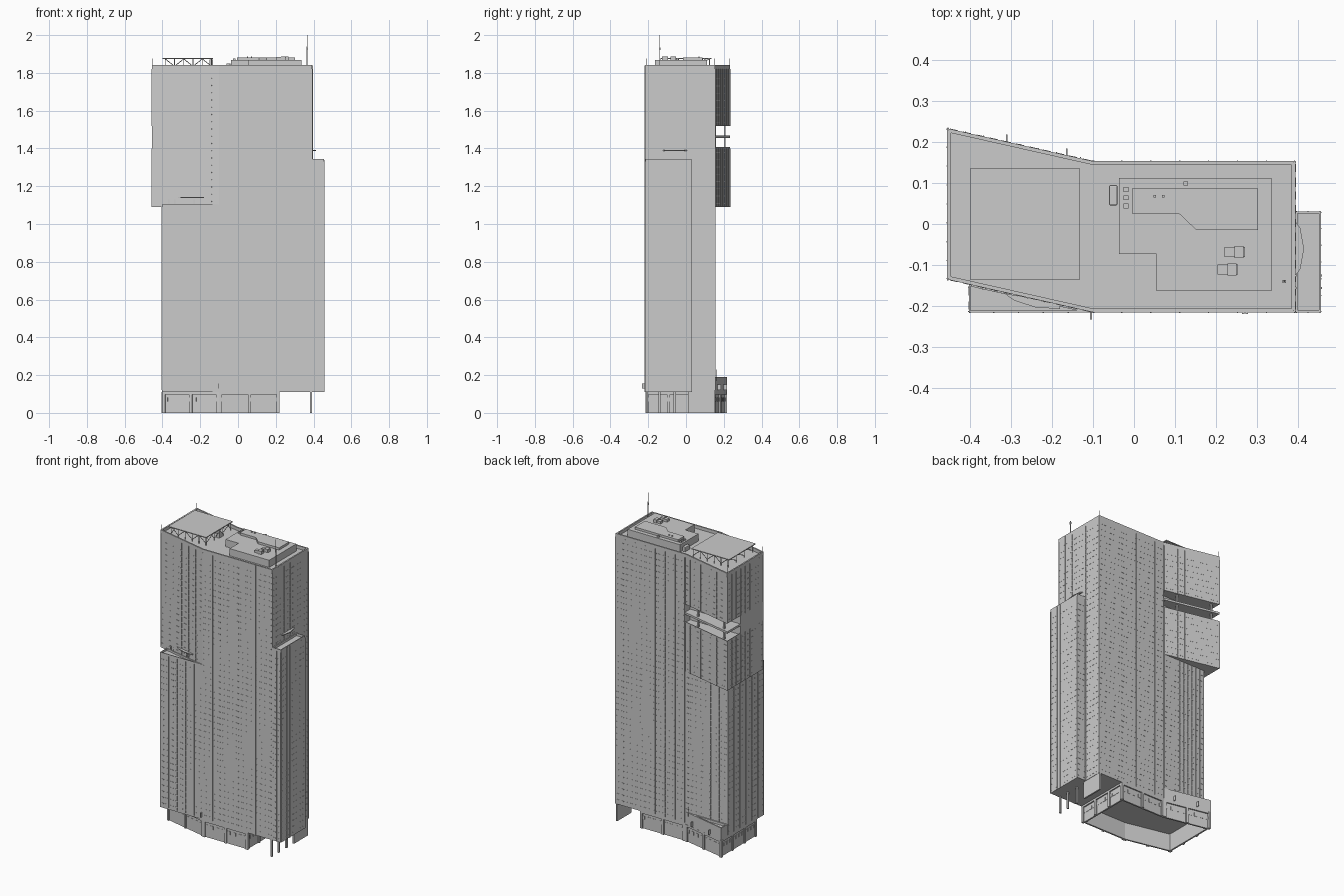
import bpy, bmesh, math
from mathutils import Vector, Matrix

if "Cube" in bpy.data.objects:
    bpy.data.objects.remove(bpy.data.objects["Cube"])

def finish(name, bm):
    bmesh.ops.recalc_face_normals(bm, faces=bm.faces)
    me = bpy.data.meshes.new(name)
    bm.to_mesh(me)
    bm.free()
    ob = bpy.data.objects.new(name, me)
    bpy.context.collection.objects.link(ob)
    return ob

def prism(name, pts, z0, z1):
    bm = bmesh.new()
    lo = [bm.verts.new((x, y, z0)) for x, y in pts]
    hi = [bm.verts.new((x, y, z1)) for x, y in pts]
    bm.faces.new(lo)
    bm.faces.new(hi)
    for i in range(len(pts)):
        j = (i + 1) % len(pts)
        bm.faces.new((lo[i], lo[j], hi[j], hi[i]))
    return finish(name, bm)

def inset(pts, t):
    # offset a counter-clockwise outline inwards
    out = []
    for i, p in enumerate(pts):
        p = Vector(p)
        a = (p - Vector(pts[i - 1])).normalized()
        b = (Vector(pts[(i + 1) % len(pts)]) - p).normalized()
        na, nb = Vector((-a.y, a.x)), Vector((-b.y, b.x))
        out.append(tuple(p + (na + nb) * t / (1 + na.dot(nb))))
    return out

def ring(name, pts, t, z0, z1):
    # hollow wall following an outline
    bm = bmesh.new()
    loops = [[bm.verts.new((x, y, z)) for x, y in q]
             for q, z in ((pts, z0), (pts, z1), (inset(pts, t), z1), (inset(pts, t), z0))]
    n = len(pts)
    for k in range(4):
        a, b = loops[k], loops[(k + 1) % 4]
        for i in range(n):
            j = (i + 1) % n
            bm.faces.new((a[i], a[j], b[j], b[i]))
    return finish(name, bm)

def add_box(bm, c, s, ang=0):
    m = Matrix.Translation(c) @ Matrix.Rotation(ang, 4, 'Z') @ Matrix.Diagonal((*s, 1))
    bmesh.ops.create_cube(bm, size=1, matrix=m)

def boxes(name, items):
    # items: (x0, x1, y0, y1, z0, z1)
    bm = bmesh.new()
    for a, b, c, d, e, f in items:
        add_box(bm, ((a + b) / 2, (c + d) / 2, (e + f) / 2), (b - a, d - c, f - e))
    return finish(name, bm)

def bars(name, segs, r):
    bm = bmesh.new()
    for p, q in segs:
        p, q = Vector(p), Vector(q)
        m = Matrix.Translation((p + q) / 2) @ (q - p).to_track_quat('Z', 'Y').to_matrix().to_4x4()
        bmesh.ops.create_cone(bm, cap_ends=True, segments=6, radius1=r, radius2=r,
                              depth=(q - p).length, matrix=m)
    return finish(name, bm)

def facade(name, p, q, z0, z1, fin=0.066, floor=0.0384, dash=0.033):
    # vertical mullions and short window strips on each floor
    bm = bmesh.new()
    p, q = Vector(p), Vector(q)
    d = q - p
    L = d.length
    d.normalize()
    ang = math.atan2(d.y, d.x)
    n = max(1, round(L / fin))
    for i in range(n + 1):
        c = p + d * min(max(L * i / n, 0.002), L - 0.002)
        add_box(bm, (c.x, c.y, (z0 + z1) / 2), (0.003, 0.004, z1 - z0), ang)
    m = max(1, round(L / dash))
    for k in range(int((z1 - z0) / floor)):
        for i in range(m):
            c = p + d * (L * (i + 0.5) / m)
            add_box(bm, (c.x, c.y, z0 + (k + 0.5) * floor), (dash * 0.6, 0.002, 0.004), ang)
    return finish(name, bm)

# outlines, counter-clockwise
UP = [(-.455, -.135), (-.1, -.215), (.393, -.215), (.393, .153), (-.1, .153), (-.455, .233)]
LOW = [(-.402, -.215), (.393, -.215), (.393, .153), (-.402, .153)]
ANNEX = [(.393, -.215), (.455, -.215), (.455, .03), (.393, .03)]
POD = [(-.402, -.147), (-.1, -.215), (.22, -.215), (.22, .153), (-.1, .153), (-.402, .218)]
MID = UP[:5] + [(-.1, .1), (-.455, .1)]

# tower masses
prism("lower_tower", LOW, .11, 1.09)
prism("upper_tower_below_terrace", UP, 1.09, 1.40)
prism("sky_terrace_core", MID, 1.40, 1.52)
prism("sky_terrace_slab", UP, 1.455, 1.468)
prism("upper_tower_above_terrace", UP, 1.52, 1.822)
ring("roof_parapet", UP, .009, 1.82, 1.842)
boxes("sky_terrace_posts", [(-.42, -.41, .2, .21, 1.40, 1.52), (-.2, -.19, .15, .16, 1.40, 1.52)])
ring("sky_terrace_rail", UP, .003, 1.395, 1.408)

# stepped terraces with parapets and curved canopies
prism("side_annex", ANNEX, .11, 1.33)
ring("annex_parapet", ANNEX, .005, 1.33, 1.345)
ring("lower_parapet", [(-.402, -.215), (-.1, -.215), (-.402, -.147)], .004, 1.085, 1.103)
prism("annex_canopy", [(.39, -.13), (.405, -.11), (.414, -.06), (.405, -.01), (.39, .01)], 1.386, 1.391)
prism("front_canopy", [(-.318, -.168), (-.29, -.187), (-.24, -.203), (-.18, -.207), (-.18, -.196)], 1.138, 1.143)
boxes("terrace_doors", [(x, x + .008, y, y + .01, 1.105, 1.13)
                        for x, y in ((-.37, -.16), (-.34, -.166), (-.235, -.19))])

# facades
for i, (p, q) in enumerate(zip(UP, UP[1:] + UP[:1])):
    if i == 1 or i == 2 or i == 3:
        facade("main_facade", p, q, .12 if i != 2 else .11, 1.82)
    elif i == 0:
        facade("front_slant_facade", p, q, 1.10, 1.82)
    else:
        for a, b in ((1.09, 1.40), (1.52, 1.82)):
            facade("overhang_facade", p, q, a, b, .045)
facade("front_left_facade", (-.402, -.215), (-.1, -.215), .12, 1.09)
facade("left_facade", (-.402, .153), (-.402, -.215), .12, 1.09)
facade("recessed_back_facade", (-.1, .153), (-.402, .153), .19, 1.09, .03)
facade("annex_front_facade", ANNEX[0], ANNEX[1], .11, 1.33, .03)
facade("annex_side_facade", ANNEX[1], ANNEX[2], .11, 1.33, .041)
facade("annex_back_facade", ANNEX[2], ANNEX[3], .11, 1.33, .03)
boxes("service_ribs", [(x, x + .006, -.219, -.214, .11, 1.84) for x in (.263, .272)]
      + [(.39, .396, y, y + .005, 1.34, 1.84) for y in (-.158, -.128)]
      + [(.452, .458, y, y + .005, .11, 1.34) for y in (-.158, -.128)])

# hollow podium with pillars and window frames
ring("podium_wall", inset(POD, .008), .01, 0, .11)
ring("podium_beam", POD, .015, .098, .111)
back_wing = [(-.1, .152), (-.402, .218), (-.402, .152)]
prism("podium_back_wing_roof", back_wing, .165, .175)
ring("podium_back_wing_wall", back_wing, .008, .105, .19)
bm = bmesh.new()
for p, q, n in [(POD[0], POD[1], 2), (POD[1], POD[2], 2), (POD[2], POD[3], 3),
                (POD[3], POD[4], 2), (POD[4], POD[5], 2), (POD[5], POD[0], 3)]:
    p, q = Vector(p), Vector(q)
    d = (q - p).normalized()
    ang = math.atan2(d.y, d.x)
    inw = Vector((-d.y, d.x))
    for i in range(n + 1):
        c = p + (q - p) * i / n + inw * .008 + d * (.008 if i == 0 else -.008 if i == n else 0)
        add_box(bm, (c.x, c.y, .055), (.016, .016, .11), ang)
    for i in range(n * 4):
        c = p + (q - p) * (i + .5) / (n * 4) + inw * .008
        add_box(bm, (c.x, c.y, .07), (.02, .004, .022), ang)
finish("podium_pillars_and_windows", bm)
boxes("corner_wall", [(.381, .391, .01, .153, 0, .11)])
boxes("arcade_columns", [(.38, .391, y, y + .011, 0, .11) for y in (-.213, -.145, -.065)])
boxes("bracket_front", [(-.107, -.102, -.232, -.213, .128, .156)])
boxes("brackets_back", [(-.312, -.308, .195, .218, .12, .15), (-.166, -.162, .163, .184, .12, .15)])
bars("wing_pole", [((-.13, .162, .17), (-.13, .162, .23))], .0012)

# rooftop machine block
prism("roof_block", [(.055, -.163), (.335, -.163), (.335, .112), (-.037, .112),
                     (-.037, -.073), (.055, -.073)], 1.82, 1.868)
prism("roof_block_top", [(-.005, .025), (.11, .025), (.152, -.015), (.302, -.015),
                         (.302, .087), (-.005, .087)], 1.868, 1.882)
boxes("cooling_units", [(x, x + .05, y, y + .024, 1.868, 1.883) for x, y in ((.22, -.08), (.203, -.123))]
      + [(x + .025, x + .047, y - .003, y + .027, 1.868, 1.888) for x, y in ((.22, -.08), (.203, -.123))])
boxes("roof_vents", [(-.026, -.014, y, y + .012, 1.865, 1.876) for y in (.038, .058, .078)]
      + [(.12, .132, .094, .104, 1.865, 1.878)]
      + [(x, x + .006, .065, .071, 1.88, 1.888) for x in (.047, .068)])
tank = boxes("roof_tank", [(-.061, -.04, .045, .095, 1.82, 1.85)])
bv = tank.modifiers.new("round", 'BEVEL')
bv.width, bv.segments = .004, 2

# rooftop canopy on trusses
boxes("roof_canopy", [(-.4, -.132, -.135, .135, 1.874, 1.879)])
segs = []
xs = [-.385 + i * .049 for i in range(6)]
for y in (-.125, -.04, .04, .125):
    for i, x in enumerate(xs):
        segs.append(((x, y, 1.82), (x, y, 1.876)))
        if i < 5:
            a, b = (1.835, 1.874) if i % 2 else (1.874, 1.835)
            segs.append(((x, y, a), (xs[i + 1], y, b)))
for x in (xs[0], xs[-1]):
    for k in range(3):
        y = -.125 + k * .083
        segs.append(((x, y, 1.835), (x, y + .083, 1.874)))
bars("canopy_trusses", segs, .002)
boxes("roof_stair", [(-.152, -.132, k * .008, k * .008 + .008, 1.82, 1.872 - k * .009) for k in range(5)])

# masts
bars("antenna", [((.366, -.139, 1.82), (.366, -.139, 1.94))], .0025)
bars("antenna_tip", [((.366, -.139, 1.93), (.366, -.139, 2.0))], .001)
boxes("antenna_dish", [(.362, .37, -.144, -.136, 1.92, 1.935)])
bars("corner_rods", [((x, y, 1.84), (x, y, 1.875)) for x, y in
                     ((-.452, -.133), (-.452, .229), (.389, -.211), (.389, .149))], .001)
